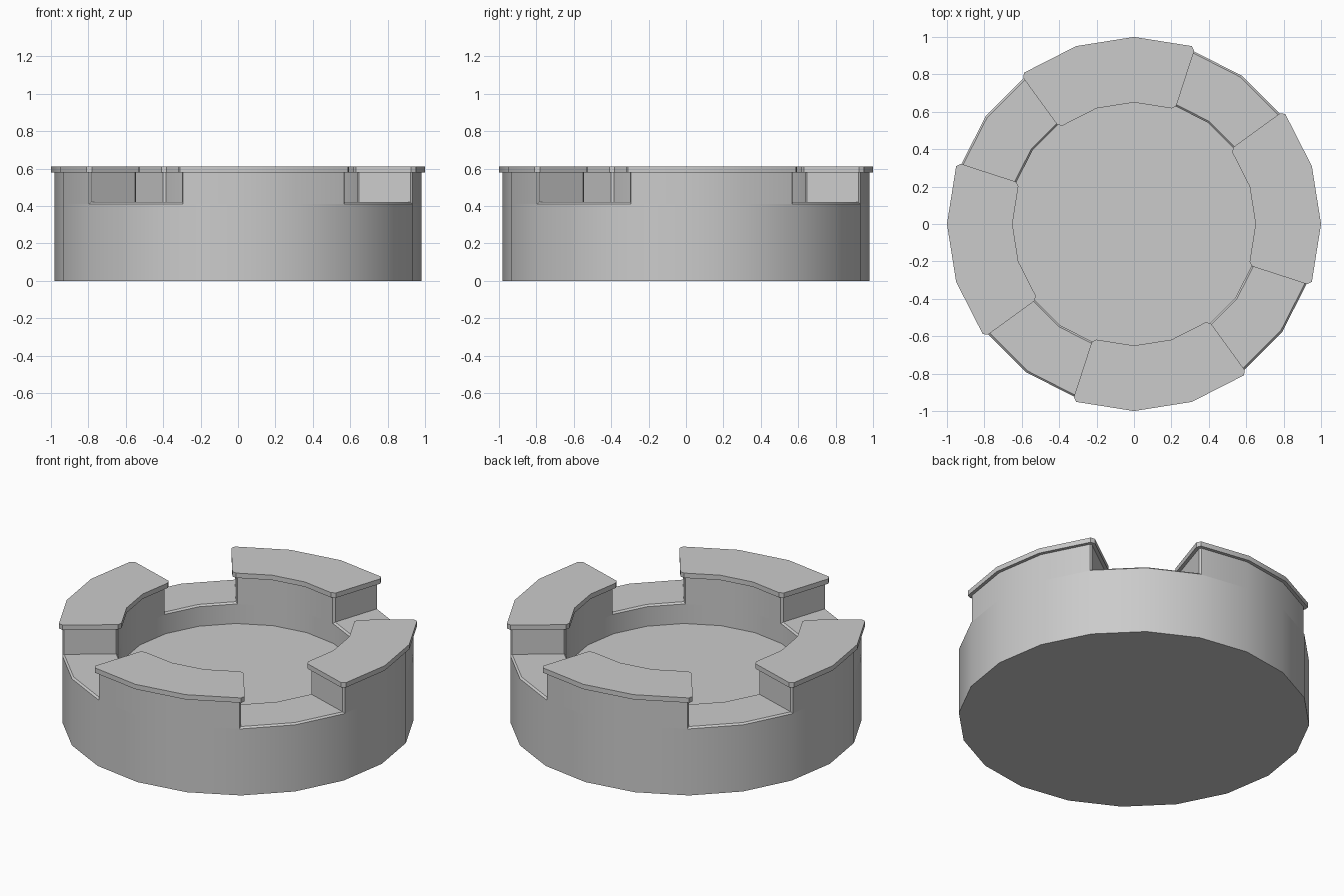
import bpy, bmesh
from math import radians, cos, sin, tan
from mathutils import Vector

if "Cube" in bpy.data.objects:
    bpy.data.objects.remove(bpy.data.objects["Cube"])

STEP = 18  # 20-sided plan


def finish(name, bm):
    bmesh.ops.remove_doubles(bm, verts=bm.verts, dist=1e-5)
    bmesh.ops.recalc_face_normals(bm, faces=bm.faces)
    mesh = bpy.data.meshes.new(name)
    bm.to_mesh(mesh)
    bm.free()
    obj = bpy.data.objects.new(name, mesh)
    bpy.context.collection.objects.link(obj)
    bpy.ops.object.select_all(action='DESELECT')
    obj.select_set(True)
    bpy.context.view_layer.objects.active = obj
    bpy.ops.object.shade_smooth_by_angle(angle=radians(30))
    return obj


def polar(deg):
    a = radians(deg)
    return Vector((cos(a), sin(a), 0)), Vector((-sin(a), cos(a), 0))


def sector(name, r_in, r_out, a0, side, ch, z0, z1):
    """Three-facet ring sector with chamfered corners, ends pushed out by side."""
    d = ch - side
    dip = d * tan(radians(STEP / 2))
    u, t = polar(a0)
    v, w = polar(a0 + 3 * STEP)
    pts = [u * (r_out - ch) - t * side, u * (r_out - dip) + t * d]
    pts += [polar(a0 + STEP * i)[0] * r_out for i in (1, 2)]
    pts += [v * (r_out - dip) - w * d, v * (r_out - ch) + w * side,
            v * (r_in + ch) + w * side, v * (r_in - dip) - w * d]
    pts += [polar(a0 + STEP * i)[0] * r_in for i in (2, 1)]
    pts += [u * (r_in - dip) + t * d, u * (r_in + ch) - t * side]
    bm = bmesh.new()
    face = bm.faces.new([bm.verts.new((p.x, p.y, z0)) for p in pts])
    top = bmesh.ops.extrude_face_region(bm, geom=[face], use_keep_orig=True)
    verts = [g for g in top['geom'] if isinstance(g, bmesh.types.BMVert)]
    bmesh.ops.translate(bm, verts=verts, vec=(0, 0, z1 - z0))
    return finish(name, bm)


# Round dish: wall with chamfered rim and recessed floor
profile = [(.98, 0), (.98, .41), (.97, .42), (.68, .42), (.67, .41), (.67, .29)]
bm = bmesh.new()
rings = [[bm.verts.new(polar(i * STEP)[0] * r + Vector((0, 0, z)))
          for i in range(20)] for r, z in profile]
for a, b in zip(rings, rings[1:]):
    for i in range(20):
        j = (i + 1) % 20
        bm.faces.new((a[i], a[j], b[j], b[i]))
bm.faces.new(rings[0])
bm.faces.new(rings[-1])
finish("dish_body", bm)

# Four raised wall blocks, each with an overhanging cap
for k in range(4):
    start = -STEP + 90 * k
    sector(f"wall_block_{k + 1}", .67, .98, start, 0, .01, .41, .58)
    sector(f"wall_cap_{k + 1}", .65, 1.0, start, .02, .02, .58, .61)
